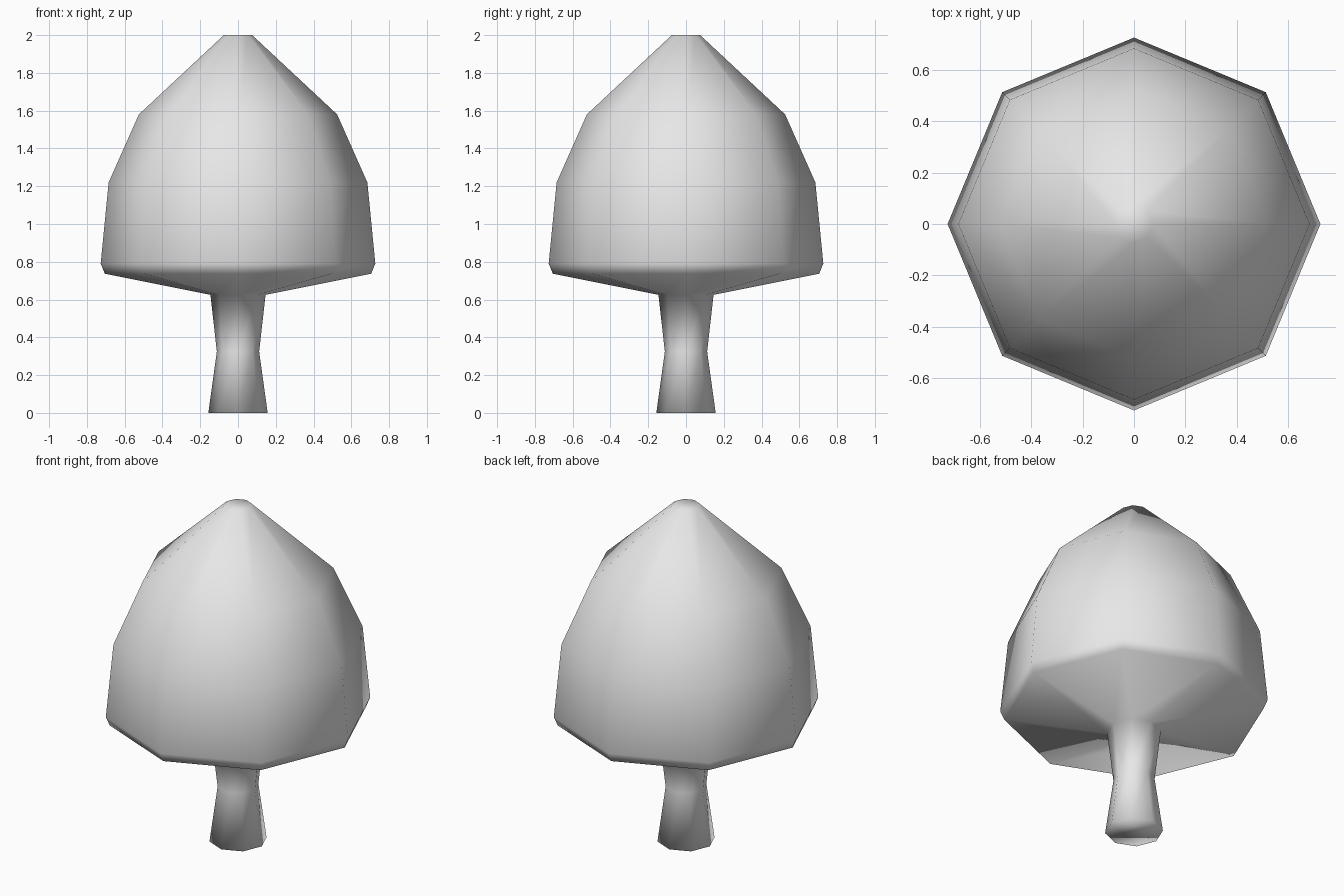
import bpy
import bmesh
from math import cos, sin, tau

cube = bpy.data.objects.get("Cube")
if cube:
    bpy.data.objects.remove(cube, do_unlink=True)

SIDES = 8

# Radius and height of each ring, from the foot up to the tip
STEM = [(0.157, 0.0), (0.112, 0.325), (0.146, 0.625)]
CAP = [(0.705, 0.737), (0.727, 0.79), (0.685, 1.22), (0.525, 1.58), (0.075, 2.0)]


def make_material(name, color):
    mat = bpy.data.materials.new(name)
    mat.use_nodes = True
    mat.diffuse_color = color
    mat.node_tree.nodes["Principled BSDF"].inputs["Base Color"].default_value = color
    return mat


def turned_solid(name, profile, mat):
    """Eight-sided closed solid turned around the z axis."""
    bm = bmesh.new()
    rings = []
    for radius, height in profile:
        angles = [tau * i / SIDES for i in range(SIDES)]
        rings.append([bm.verts.new((radius * cos(a), radius * sin(a), height)) for a in angles])
    for low, high in zip(rings, rings[1:]):
        for i in range(SIDES):
            j = (i + 1) % SIDES
            bm.faces.new((low[i], low[j], high[j], high[i]))
    bm.faces.new(rings[0][::-1])
    bm.faces.new(rings[-1])
    for face in bm.faces:
        face.smooth = True
    mesh = bpy.data.meshes.new(name)
    bm.to_mesh(mesh)
    bm.free()
    mesh.materials.append(mat)
    obj = bpy.data.objects.new(name, mesh)
    bpy.context.collection.objects.link(obj)
    return obj


# Stem and cap share one continuous smooth skin
turned_solid("mushroom_stem_and_cap", STEM + CAP, make_material("light_grey", (0.8, 0.8, 0.8, 1.0)))
